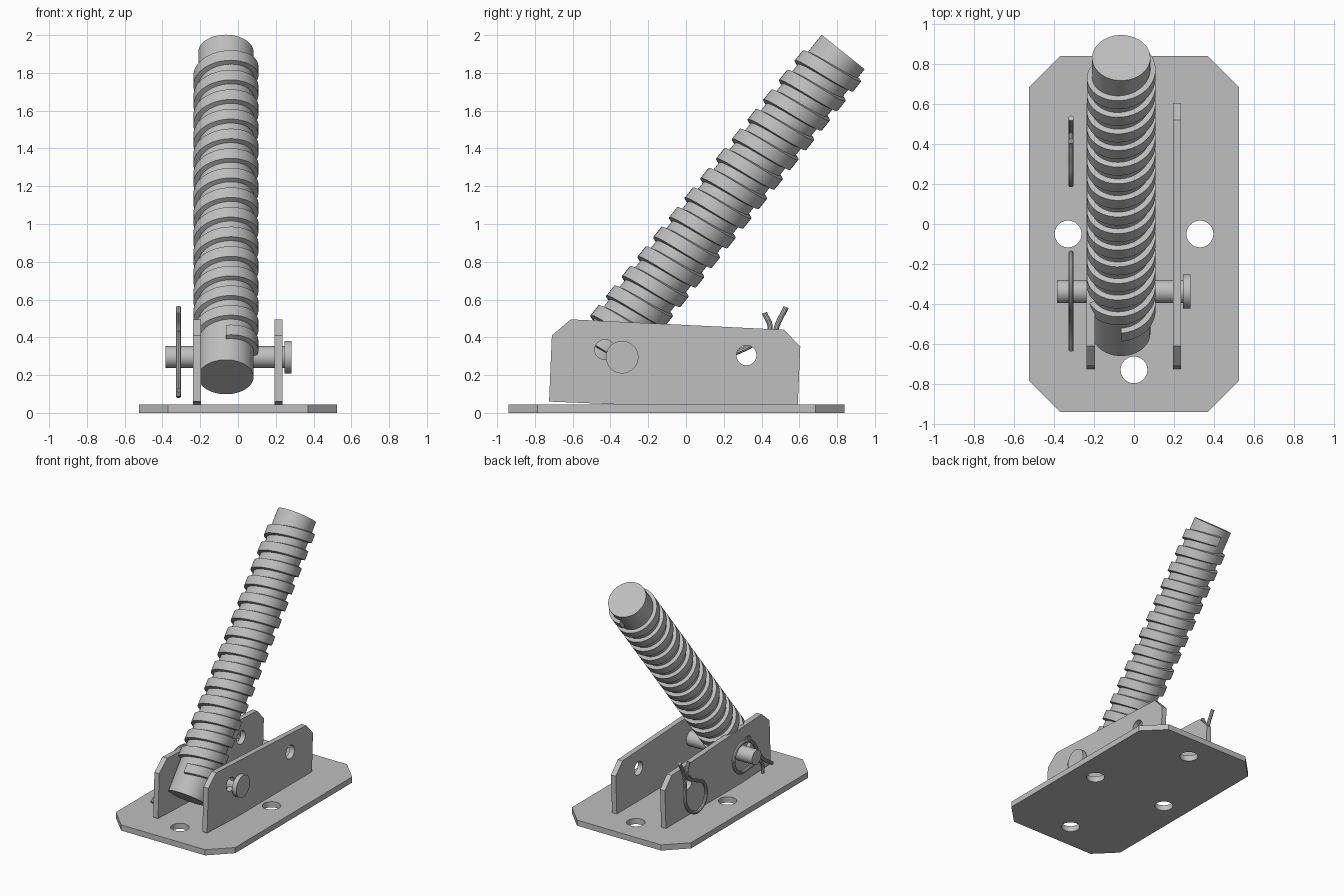
import bpy
import bmesh
from math import pi, sin, cos, radians
from mathutils import Matrix, Vector

if "Cube" in bpy.data.objects:
    bpy.data.objects.remove(bpy.data.objects["Cube"])

GREY = (0.52, 0.52, 0.52, 1)
steel = bpy.data.materials.new("grey_steel")
steel.use_nodes = True
steel.diffuse_color = GREY
steel.node_tree.nodes["Principled BSDF"].inputs["Base Color"].default_value = GREY


def finish(obj):
    bpy.ops.object.select_all(action="DESELECT")
    obj.select_set(True)
    bpy.context.view_layer.objects.active = obj
    if obj.type == "CURVE":
        bpy.ops.object.convert(target="MESH")
        obj = bpy.context.object
    obj.data.materials.clear()
    obj.data.materials.append(steel)
    bpy.ops.object.shade_smooth_by_angle(angle=radians(35))
    return obj


def add(name, data, matrix=None):
    obj = bpy.data.objects.new(name, data)
    bpy.context.collection.objects.link(obj)
    if matrix:
        obj.matrix_world = matrix
    return finish(obj)


def ring(u, v, r, n=40):
    return [(u + r * cos(2 * pi * i / n), v + r * sin(2 * pi * i / n)) for i in range(n)]


def sheet(name, outline, holes, thick, matrix):
    """Flat plate with round holes, centred on its own mid-plane."""
    curve = bpy.data.curves.new(name, "CURVE")
    curve.dimensions = "2D"
    curve.fill_mode = "BOTH"
    curve.extrude = thick / 2
    for loop in [outline] + [ring(*h) for h in holes]:
        spline = curve.splines.new("POLY")
        spline.points.add(len(loop) - 1)
        for p, (u, v) in zip(spline.points, loop):
            p.co = (u, v, 0, 1)
        spline.use_cyclic_u = True
    return add(name, curve, matrix)


def cylinder(name, r, length, matrix):
    bm = bmesh.new()
    bmesh.ops.create_cone(bm, cap_ends=True, segments=48, radius1=r, radius2=r, depth=length)
    mesh = bpy.data.meshes.new(name)
    bm.to_mesh(mesh)
    bm.free()
    return add(name, mesh, matrix)


# Base plate with clipped corners and four bolt holes
MID = -0.05
HX, HY, CUT = 0.525, 0.89, 0.155
corner = [(HX, HY - CUT), (HX - CUT, HY)]
octagon = (corner + [(-x, y) for x, y in reversed(corner)]
           + [(-x, -y) for x, y in corner] + [(x, -y) for x, y in reversed(corner)])
bolts = [(s * 0.33, 0, 0.067) for s in (-1, 1)] + [(0, s * 0.68, 0.067) for s in (-1, 1)]
sheet("base_plate", octagon, bolts, 0.045, Matrix.Translation((0, MID, 0.0225)))

# Side plates, drawn in the YZ plane
YZ = Matrix(((0, 0, 1, 0), (1, 0, 0, 0), (0, 1, 0, 0), (0, 0, 0, 1)))
side = [(-0.725, 0.06), (0.59, 0.005), (0.605, 0.35), (0.52, 0.44), (-0.61, 0.495), (-0.71, 0.41)]
pin_holes = [(-0.43, 0.335, 0.053), (0.32, 0.305, 0.053)]
for label, x in (("left", 0.215), ("right", -0.217)):
    sheet(label + "_side_plate", side, pin_holes, 0.042, Matrix.Translation((x, 0, 0)) @ YZ)

# Cross pin and its head
PIN_Y, PIN_Z = -0.338, 0.295
turn = Matrix.Rotation(pi / 2, 4, "Y")
for name, r, x0, x1 in (("pin_shaft", 0.058, -0.385, 0.25), ("pin_head", 0.086, 0.245, 0.282)):
    cylinder(name, r, x1 - x0, Matrix.Translation(((x0 + x1) / 2, PIN_Y, PIN_Z)) @ turn)

# Leaning threaded rod
LENGTH, CORE, CREST, PITCH = 2.205, 0.146, 0.172, 0.133
axis = Vector((0, 0.625, 0.78)).normalized()
foot = Vector((-0.064, -0.547, 0.19))
across = axis.cross(Vector((1, 0, 0)))
lean = Matrix.Translation(foot) @ Matrix(((1, 0, 0), across, axis)).transposed().to_4x4()
cylinder("rod_core", CORE, LENGTH, lean @ Matrix.Translation((0, 0, LENGTH / 2)))

# Helical thread swept from a trapezoid section
STEPS = 40
TURNS = 14.5
profile = [(CORE - 0.01, -0.043), (CREST, -0.034), (CREST, 0.034), (CORE - 0.01, 0.043)]
bm = bmesh.new()
previous = None
for i in range(int(TURNS * STEPS) + 1):
    a = pi / 2 - 2 * pi * i / STEPS
    h = LENGTH - 0.095 - PITCH * i / STEPS
    row = [bm.verts.new((r * cos(a), r * sin(a), h + dz)) for r, dz in profile]
    if previous:
        for k in range(4):
            n = (k + 1) % 4
            bm.faces.new((previous[k], previous[n], row[n], row[k]))
    else:
        bm.faces.new(row)
    previous = row
bm.faces.new(reversed(previous))
bmesh.ops.recalc_face_normals(bm, faces=bm.faces)
thread = bpy.data.meshes.new("rod_thread")
bm.to_mesh(thread)
bm.free()
add("rod_thread", thread, lean)

# Spring clips of bent wire: one hanging at the back, one through the pin
wire = [(0.53, 0.56), (0.475, 0.44), (0.46, 0.33), (0.45, 0.2), (0.37, 0.11), (0.27, 0.1),
        (0.205, 0.17), (0.22, 0.28), (0.33, 0.35), (0.42, 0.4), (0.445, 0.45), (0.415, 0.53)]
centre = Vector((0.32, 0.2))


def clip(name, place, angle):
    curve = bpy.data.curves.new(name, "CURVE")
    curve.dimensions = "3D"
    curve.bevel_depth = 0.014
    curve.bevel_resolution = 3
    curve.resolution_u = 6
    curve.use_fill_caps = True
    spline = curve.splines.new("BEZIER")
    spline.bezier_points.add(len(wire) - 1)
    for p, co in zip(spline.bezier_points, wire):
        p.co = (Vector(co) - centre).to_3d()
        p.handle_left_type = p.handle_right_type = "AUTO"
    spin = Matrix.Rotation(radians(angle), 4, "Z")
    add(name, curve, Matrix.Translation((-0.315, *place)) @ YZ @ spin)


clip("hanging_clip", centre, 0)
clip("pin_clip", (-0.265, 0.32), 149)
